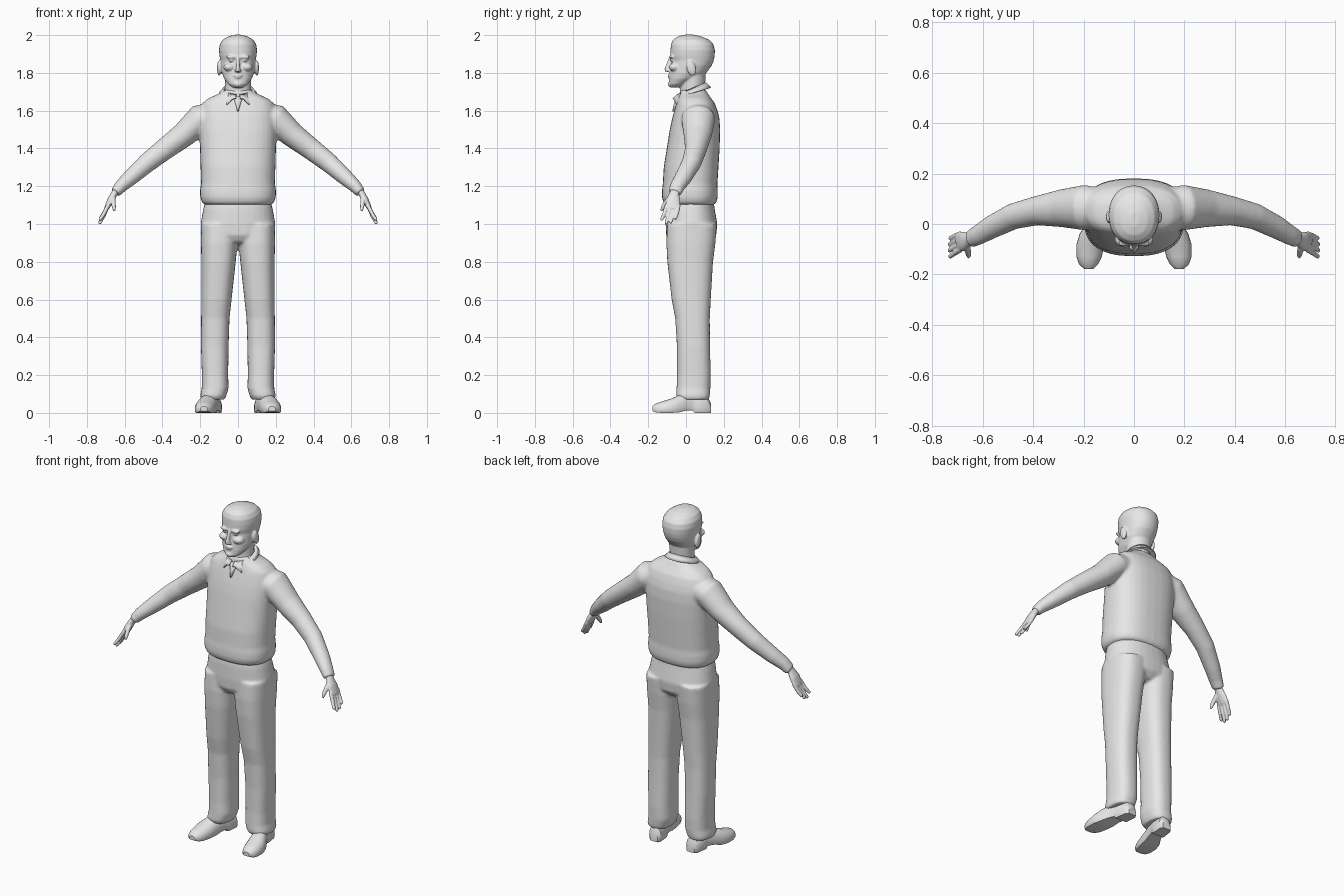
import bpy, bmesh, math
from mathutils import Vector, Matrix

cube = bpy.data.objects.get("Cube")
if cube:
    bpy.data.objects.remove(cube, do_unlink=True)

GREY = (0.8, 0.8, 0.8, 1)
mat = bpy.data.materials.new("plain_grey")
mat.use_nodes = True
mat.diffuse_color = GREY
mat.node_tree.nodes["Principled BSDF"].inputs["Base Color"].default_value = GREY


def squircle(t, power):
    """Point on a unit superellipse."""
    c, s = math.cos(t), math.sin(t)
    return (math.copysign(abs(c) ** (2 / power), c),
            math.copysign(abs(s) ** (2 / power), s))


def skin(bm, rings):
    """Bridge rings of points into a closed tube."""
    loops = [[bm.verts.new(p) for p in ring] for ring in rings]
    n = len(loops[0])
    for low, high in zip(loops, loops[1:]):
        for i in range(n):
            j = (i + 1) % n
            bm.faces.new((low[i], low[j], high[j], high[i]))
    bm.faces.new(loops[0][::-1])
    bm.faces.new(loops[-1])


def column(bm, rows, power=2.3, n=32):
    """Upright loft; each row is z, x range, y range."""
    rings = []
    for z, x0, x1, y0, y1 in rows:
        ring = []
        for i in range(n):
            c, s = squircle(math.tau * i / n, power)
            ring.append(((x0 + x1) / 2 + c * (x1 - x0) / 2,
                         (y0 + y1) / 2 + s * (y1 - y0) / 2, z))
        rings.append(ring)
    skin(bm, rings)


def body(bm, rows, power=2.3):
    """Upright symmetric loft; each row is z, half width, y range."""
    column(bm, [(z, -w, w, y0, y1) for z, w, y0, y1 in rows], power)


def limb(bm, rows, n=20):
    """Loft along a path; each row is x, y, z, depth radius, thickness radius."""
    pts = [Vector(r[:3]) for r in rows]
    rings = []
    for i, row in enumerate(rows):
        axis = (pts[min(i + 1, len(pts) - 1)] - pts[max(i - 1, 0)]).normalized()
        side = Vector((0, 1, 0))
        side = (side - axis * side.dot(axis)).normalized()
        other = axis.cross(side)
        rings.append([pts[i] + side * row[3] * math.cos(t) + other * row[4] * math.sin(t)
                      for t in (math.tau * k / n for k in range(n))])
    skin(bm, rings)


def blob(bm, center, radii, tilt=0):
    """Ellipsoid tilted about the x axis."""
    m = Matrix.Translation(center) @ Matrix.Rotation(tilt, 4, 'X') @ Matrix.Diagonal((*radii, 1))
    bmesh.ops.create_uvsphere(bm, u_segments=20, v_segments=12, radius=1, matrix=m)


def mirror(bm):
    """Copy everything to the other side of x = 0."""
    copy = bmesh.ops.duplicate(bm, geom=bm.verts[:] + bm.edges[:] + bm.faces[:])["geom"]
    for v in copy:
        if isinstance(v, bmesh.types.BMVert):
            v.co.x = -v.co.x


def finish(name, bm, voxel=0, smooth=4):
    """Make an object; a voxel size welds overlapping volumes into one skin."""
    bmesh.ops.recalc_face_normals(bm, faces=bm.faces)
    mesh = bpy.data.meshes.new(name)
    bm.to_mesh(mesh)
    bm.free()
    mesh.materials.append(mat)
    for p in mesh.polygons:
        p.use_smooth = True
    obj = bpy.data.objects.new(name, mesh)
    bpy.context.collection.objects.link(obj)
    if voxel:
        weld = obj.modifiers.new("weld", 'REMESH')
        weld.mode = 'VOXEL'
        weld.voxel_size = voxel
        weld.use_smooth_shade = True
        relax = obj.modifiers.new("relax", 'SMOOTH')
        relax.factor = 0.5
        relax.iterations = smooth
    return obj


# Sweater: sleeves, then trunk with rolled hem
bm = bmesh.new()
limb(bm, [(.1, .06, 1.58, .08, .07), (.2, .065, 1.555, .09, .08),
          (.29, .062, 1.47, .075, .066), (.39, .052, 1.395, .058, .058),
          (.48, .03, 1.325, .052, .052), (.57, -.015, 1.245, .046, .043),
          (.62, -.045, 1.2, .04, .035), (.65, -.06, 1.165, .036, .028)])
mirror(bm)
body(bm, [(1.1, .17, -.1, .145), (1.112, .19, -.119, .16), (1.14, .2, -.128, .168),
          (1.18, .201, -.127, .168), (1.21, .196, -.123, .166), (1.3, .198, -.118, .172),
          (1.4, .201, -.102, .178), (1.5, .205, -.086, .181), (1.56, .204, -.073, .177),
          (1.6, .2, -.062, .167), (1.64, .188, -.05, .152), (1.665, .158, -.042, .133),
          (1.69, .102, -.035, .116), (1.71, .075, -.03, .105)], 2.5)
finish("sweater", bm, .008, 8)

# Trousers: legs, then hips
bm = bmesh.new()
column(bm, [(.07, .072, .194, -.04, .12), (.09, .062, .2, -.052, .126),
            (.13, .05, .192, -.05, .129), (.2, .052, .191, -.047, .131),
            (.35, .05, .196, -.048, .127), (.5, .045, .195, -.057, .126),
            (.6, .034, .194, -.076, .131), (.8, .012, .194, -.099, .143),
            (.9, .002, .196, -.104, .156), (1, 0, .196, -.1, .163)], 2.5)
mirror(bm)
body(bm, [(.89, .05, -.04, .09), (.905, .15, -.085, .13), (.94, .195, -.105, .16),
          (1, .198, -.108, .166), (1.08, .184, -.106, .152), (1.13, .17, -.1, .145)])
finish("trousers", bm, .008, 5)

# Shoes: rows are y, x centre, half width, floor, top
bm = bmesh.new()
rings = []
for y, x, w, floor, top in [(.132, .122, .026, 0, .05), (.115, .124, .04, 0, .085),
                            (.06, .13, .042, 0, .1), (.045, .132, .041, 0, .105),
                            (.035, .135, .04, .014, .105), (0, .148, .045, .012, .105),
                            (-.04, .163, .053, .002, .093), (-.08, .172, .056, 0, .075),
                            (-.13, .178, .05, 0, .06), (-.16, .18, .038, .003, .05),
                            (-.178, .18, .018, .01, .035)]:
    ring = []
    for k in range(24):
        c, s = squircle(math.tau * k / 24, 2.2)
        mid = floor + (top - floor) * .3
        ring.append((x + w * c, y, max(floor, mid + s * (top - mid))))
    rings.append(ring)
skin(bm, rings)
mirror(bm)
shoes = finish("shoes", bm)
bpy.context.view_layer.objects.active = shoes
shoes.select_set(True)
bpy.ops.object.shade_smooth_by_angle(angle=math.radians(40))
shoes.select_set(False)

# Hands: palm, four fingers, thumb
bm = bmesh.new()
limb(bm, [(.635, -.05, 1.19, .024, .02), (.655, -.062, 1.16, .026, .018),
          (.675, -.068, 1.125, .038, .018), (.692, -.07, 1.09, .04, .014),
          (.7, -.072, 1.078, .034, .01)])
for i, drop in enumerate((.066, .085, .08, .06)):
    y = -.102 + i * .021
    tip = y * 1.15 - .012
    limb(bm, [(.688, y, 1.098, .011, .011), (.711, (y + tip) / 2, 1.085 - drop * .5, .0105, .0105),
              (.722 + drop * .12, tip, 1.09 - drop, .009, .009),
              (.725 + drop * .12, tip, 1.084 - drop, .005, .005)], 10)
limb(bm, [(.662, -.07, 1.15, .015, .015), (.66, -.1, 1.12, .014, .013),
          (.657, -.122, 1.09, .011, .011), (.655, -.131, 1.07, .007, .007)], 10)
mirror(bm)
finish("hands", bm, .004, 3)

# Head: paired features, then neck, skull and nose
bm = bmesh.new()
blob(bm, (.1, .028, 1.825), (.011, .024, .042), .25)
blob(bm, (.034, -.076, 1.884), (.03, .014, .009))
blob(bm, (.035, -.07, 1.866), (.014, .014, .008))
blob(bm, (.045, -.06, 1.83), (.032, .03, .022))
blob(bm, (.011, -.093, 1.812), (.009, .009, .008))
mirror(bm)
body(bm, [(1.63, .08, -.035, .11), (1.72, .068, -.03, .1), (1.8, .072, -.02, .105)], 2)
body(bm, [(1.722, .026, -.082, -.03), (1.74, .052, -.09, .0), (1.77, .074, -.088, .06),
          (1.8, .086, -.085, .108), (1.84, .092, -.08, .137), (1.865, .094, -.077, .147),
          (1.89, .098, -.083, .152), (1.92, .101, -.082, .153), (1.95, .097, -.08, .146),
          (1.975, .082, -.069, .123), (1.992, .054, -.045, .085), (2.002, .018, -.01, .045)], 2.15)
limb(bm, [(0, -.078, 1.885, .01, .009), (0, -.09, 1.85, .012, .009),
          (0, -.101, 1.82, .014, .012), (0, -.1, 1.806, .012, .01)], 12)
blob(bm, (0, -.088, 1.788), (.024, .01, .005))
blob(bm, (0, -.087, 1.777), (.02, .01, .005))
blob(bm, (0, -.082, 1.74), (.024, .015, .015))
finish("head", bm, .005, 3)

# Shirt collar: folded band, open at the front, with two points
bm = bmesh.new()
steps, gap = 60, .12
edges = []
for i in range(steps + 1):
    phi = gap + (math.tau - 2 * gap) * i / steps
    back = (1 - math.cos(phi)) / 2
    tip = max(0, 1 - abs(min(phi, math.tau - phi) - .7) / .42)
    s, c = math.sin(phi), math.cos(phi)
    edges.append([bm.verts.new(p) for p in (
        (.07 * s, .03 - .068 * c, 1.67 + .055 * back),
        (.076 * s, .03 - .076 * c, 1.688 + .062 * back),
        (.1 * s, .03 - .102 * c, 1.665 + .058 * back - .046 * tip))])
for a, b in zip(edges, edges[1:]):
    for k in range(2):
        bm.faces.new((a[k], b[k], b[k + 1], a[k + 1]))
collar = finish("shirt_collar", bm)
collar.modifiers.new("cloth", 'SOLIDIFY').thickness = .005

# Shirt front: small wedge below the collar opening
bm = bmesh.new()
column(bm, [(1.595, -.003, .003, -.073, -.05), (1.63, -.012, .012, -.066, -.04),
            (1.675, -.026, .026, -.053, -.02)], 2.3, 16)
finish("shirt_front", bm)
